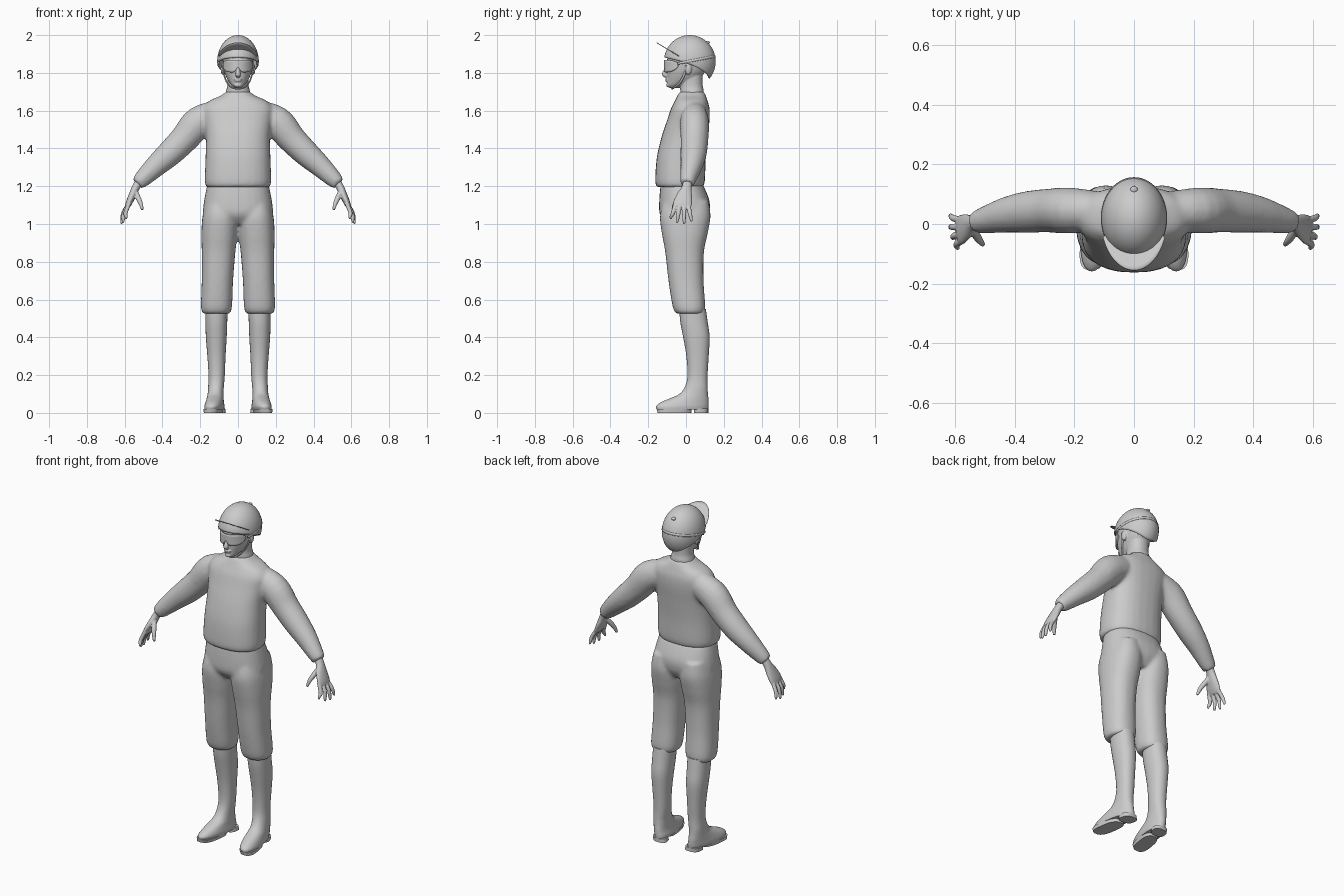
import bpy, bmesh, math
from mathutils import Vector

if "Cube" in bpy.data.objects:
    bpy.data.objects.remove(bpy.data.objects["Cube"])

grey = bpy.data.materials.new("light_grey")
grey.diffuse_color = (0.6, 0.6, 0.6, 1)
grey.use_nodes = True
grey.node_tree.nodes["Principled BSDF"].inputs["Base Color"].default_value = grey.diffuse_color


def finish(name, bm, voxel=0, smooth=0, thick=0, angle=50):
    """Turn a bmesh into a named object, optionally fused or thickened."""
    bmesh.ops.recalc_face_normals(bm, faces=bm.faces)
    me = bpy.data.meshes.new(name)
    bm.to_mesh(me)
    bm.free()
    me.materials.append(grey)
    ob = bpy.data.objects.new(name, me)
    bpy.context.collection.objects.link(ob)
    if thick:
        m = ob.modifiers.new("thickness", 'SOLIDIFY')
        m.thickness = thick
    if voxel:
        m = ob.modifiers.new("fuse", 'REMESH')
        m.mode, m.voxel_size, m.use_smooth_shade = 'VOXEL', voxel, True
        m = ob.modifiers.new("soften", 'SMOOTH')
        m.factor, m.iterations = 0.5, smooth
    bpy.ops.object.select_all(action='DESELECT')
    ob.select_set(True)
    bpy.context.view_layer.objects.active = ob
    bpy.ops.object.shade_smooth_by_angle(angle=math.radians(angle))
    return ob


def spline(rows, steps):
    """Catmull-Rom interpolation of rows of numbers."""
    if steps == 1:
        return rows
    out = []
    for i in range(len(rows) - 1):
        p0, p1, p2, p3 = (rows[min(max(i + k, 0), len(rows) - 1)] for k in (-1, 0, 1, 2))
        for s in range(steps):
            t = s / steps
            out.append([0.5 * (2 * b + (c - a) * t + (2 * a - 5 * b + 4 * c - d) * t * t
                               + (3 * b - a - 3 * c + d) * t ** 3)
                        for a, b, c, d in zip(p0, p1, p2, p3)])
    return out + [rows[-1]]


def skin(bm, rings):
    loops = [[bm.verts.new(p) for p in r] for r in rings]
    n = len(loops[0])
    for a, b in zip(loops, loops[1:]):
        for i in range(n):
            bm.faces.new((a[i], a[(i + 1) % n], b[(i + 1) % n], b[i]))
    bm.faces.new(loops[0])
    bm.faces.new(loops[-1])


def unit(i, n, power):
    a = 2 * math.pi * i / n
    f = lambda v: math.copysign(abs(v) ** (2 / power), v)
    return f(math.cos(a)), f(math.sin(a))


def stack(bm, rows, side=1, power=2.2, steps=4, n=28):
    """Level sections: rows of z, x0, x1, y0, y1."""
    rings = []
    for z, x0, x1, y0, y1 in spline(rows, steps):
        ring = []
        for i in range(n):
            u, v = unit(i, n, power)
            ring.append((side * ((x0 + x1) / 2 + u * (x1 - x0) / 2),
                         (y0 + y1) / 2 + v * (y1 - y0) / 2, z))
        rings.append(ring)
    skin(bm, rings)


def limb(bm, rows, side=1, steps=4, n=16):
    """Tube along a path: rows of x, y, z, half depth, half thickness."""
    rows = spline(rows, steps)
    pts = [Vector(r[:3]) for r in rows]
    rings = []
    for k, r in enumerate(rows):
        t = (pts[min(k + 1, len(pts) - 1)] - pts[max(k - 1, 0)]).normalized()
        u = Vector((0, 1, 0))
        u = (u - t * u.dot(t)).normalized()
        v = t.cross(u)
        ring = []
        for i in range(n):
            a, b = unit(i, n, 2)
            p = pts[k] + u * a * r[3] + v * b * r[4]
            ring.append((side * p.x, p.y, p.z))
        rings.append(ring)
    skin(bm, rings)


def blob(bm, loc, size):
    vs = bmesh.ops.create_uvsphere(bm, u_segments=16, v_segments=10, radius=1)["verts"]
    for v in vs:
        v.co = Vector(loc) + Vector(c * s for c, s in zip(v.co, size))


def sheet(bm, nu, nv, f, wrap=False):
    """Grid surface from f(u, v), both 0..1."""
    g = [[bm.verts.new(f(i / nu, j / nv)) for j in range(nv + 1)]
         for i in range(nu + (not wrap))]
    for i in range(nu):
        for j in range(nv):
            a, b = g[i], g[(i + 1) % len(g)]
            bm.faces.new((a[j], b[j], b[j + 1], a[j + 1]))


# Jersey: trunk and both sleeves fused
bm = bmesh.new()
trunk = [(1.195, .168, -.155, .09), (1.23, .176, -.163, .1), (1.35, .172, -.155, .105),
         (1.46, .17, -.13, .115), (1.55, .18, -.1, .125), (1.61, .185, -.08, .125),
         (1.65, .155, -.06, .115), (1.68, .09, -.045, .105), (1.7, .065, -.035, .097)]
stack(bm, [(z, -w, w, a, b) for z, w, a, b in trunk], power=2.4)
for s in (1, -1):
    limb(bm, [(.09, .045, 1.59, .06, .07), (.205, .045, 1.54, .077, .085),
              (.285, .045, 1.45, .074, .076), (.36, .04, 1.375, .07, .07),
              (.43, .03, 1.312, .06, .06), (.505, .012, 1.24, .044, .046),
              (.532, .006, 1.212, .036, .036)], s)
finish("jersey", bm, .01, 5)

# Trousers: seat and both legs fused
bm = bmesh.new()
stack(bm, [(1.0, -.17, .17, -.1, .09), (1.05, -.186, .186, -.138, .12),
           (1.12, -.18, .18, -.142, .125), (1.21, -.163, .163, -.135, .09)], power=2.4)
for s in (1, -1):
    stack(bm, [(.525, .045, .185, -.05, .09), (.56, .032, .196, -.07, .102),
               (.7, .026, .192, -.093, .093), (.85, .014, .192, -.11, .095),
               (.95, .002, .194, -.128, .115), (1.04, .0, .188, -.138, .13),
               (1.12, .02, .17, -.12, .12)], s, 2.3)
finish("trousers", bm, .01, 4)

for s, side in ((1, "left"), (-1, "right")):
    # Boot with front sole and heel, toes turned slightly out
    bm = bmesh.new()
    stack(bm, [(.018, .077, .173, -.155, .118), (.035, .074, .175, -.158, .12),
               (.055, .077, .172, -.135, .12), (.075, .079, .168, -.09, .119),
               (.1, .079, .163, -.035, .116), (.14, .075, .158, -.005, .114),
               (.2, .07, .156, .008, .114), (.3, .066, .162, .002, .12),
               (.4, .06, .17, -.015, .125), (.48, .057, .172, -.03, .115),
               (.55, .055, .172, -.036, .105)], s, 2.2)
    stack(bm, [(0, .08, .17, -.15, .03), (.02, .077, .173, -.155, .03)], s, 2.8, 1)
    stack(bm, [(0, .082, .168, .042, .118), (.022, .082, .168, .042, .118)], s, 2.8, 1)
    for v in bm.verts:
        v.co.x -= s * max(0, 1 - v.co.z / .13) * .16 * (v.co.y + .02)
    finish(side + "_boot", bm)

    # Hand: palm, thumb and four fingers
    bm = bmesh.new()
    limb(bm, [(.515, .01, 1.235, .026, .024), (.54, .004, 1.195, .026, .021),
              (.56, -.008, 1.15, .042, .02), (.578, -.018, 1.11, .05, .017),
              (.588, -.022, 1.088, .047, .012)], s)
    limb(bm, [(.546, -.01, 1.175, .014, .014), (.527, -.042, 1.135, .014, .014),
              (.514, -.06, 1.105, .011, .011), (.506, -.07, 1.075, .007, .007)], s)
    for y0, y1, x, z in ((-.056, -.08, .592, 1.025), (-.033, -.046, .608, 1.005),
                         (-.01, -.01, .616, 1.0), (.012, .028, .615, 1.012)):
        limb(bm, [(.575, y0, 1.11, .011, .011), ((x + .586) / 2 + .006, (y0 + y1) / 2, 1.06, .011, .011),
                  (x, y1, z + .012, .008, .008), (x + .002, y1, z, .004, .004)], s)
    finish(side + "_hand", bm, .004, 2)

# Head: skull, neck, nose, lips and ears fused
bm = bmesh.new()
skull = [(1.72, .018, -.085, -.04), (1.735, .034, -.1, 0), (1.76, .053, -.1, .06),
         (1.79, .067, -.102, .09), (1.82, .076, -.104, .11), (1.86, .081, -.102, .12),
         (1.9, .078, -.09, .12), (1.94, .06, -.06, .09)]
stack(bm, [(z, -w, w, a, b) for z, w, a, b in skull])
stack(bm, [(1.63, -.08, .08, -.02, .09), (1.7, -.064, .064, -.03, .094),
           (1.74, -.056, .056, -.03, .088), (1.82, -.058, .058, -.03, .09)])
limb(bm, [(0, -.098, 1.84, .008, .009), (0, -.11, 1.81, .01, .011),
          (0, -.116, 1.792, .012, .014), (0, -.104, 1.782, .008, .012)])
blob(bm, (0, -.102, 1.766), (.024, .009, .005))
blob(bm, (0, -.1, 1.757), (.02, .009, .005))
blob(bm, (0, -.093, 1.735), (.02, .012, .011))
for s in (1, -1):
    blob(bm, (s * .08, .012, 1.82), (.012, .018, .031))
finish("head", bm, .004, 2)


def shell(az, el, k=1):
    """Point on the helmet dome; azimuth 0 faces the front."""
    c = math.cos(el) * k
    return (.11 * c * math.sin(az), .02 - .137 * c * math.cos(az), 1.86 + .14 * math.sin(el) * k)


# Helmet with a rim that drops from brow to nape
def dome(u, v):
    az = 2 * math.pi * u
    back = (1 - math.cos(az)) / 2
    rim = math.radians(9 - 24 * back - 25 * back ** 3)
    return shell(az, rim + (math.radians(89.5) - rim) * v)


bm = bmesh.new()
sheet(bm, 48, 20, dome, True)
bmesh.ops.holes_fill(bm, edges=[e for e in bm.edges if e.is_boundary and e.verts[0].co.z > 1.99])
finish("helmet", bm, thick=.008)

# Button on the back of the crown
bm = bmesh.new()
blob(bm, shell(math.pi, math.radians(46)), (.012, .012, .008))
finish("helmet_button", bm)


# Goggle strap around the helmet
def strap(u, v):
    az = math.radians(62 + 236 * u)
    z = 1.862 - .026 * math.cos(az) + .013 * (v - .5)
    return shell(az, math.asin((z - 1.86) / .14), 1.012)


bm = bmesh.new()
sheet(bm, 48, 1, strap)
finish("goggle_strap", bm, thick=.004)


# Upturned peak
def peak(u, v):
    a = math.radians(-68 + 136 * u)
    y = .02 - (.105 + .069 * v) * math.cos(a)
    return ((.092 + .02 * v) * math.sin(a), y, 1.893 - (y + .04) * .6)


bm = bmesh.new()
sheet(bm, 32, 4, peak)
finish("peak", bm, thick=.004)


# Goggle lens notched over the nose
def lens(u, v):
    t = 2 * u - 1
    a = math.radians(68) * t
    low = 1.803 + .026 * math.exp(-(t / .13) ** 2) + .03 * abs(t) ** 5
    top = 1.868 - .016 * abs(t) ** 5
    z = low + (top - low) * v
    return (.087 * math.sin(a), -.116 * math.cos(a), z)


bm = bmesh.new()
sheet(bm, 40, 6, lens)
finish("goggles", bm, thick=.008)

# Chin strap
bm = bmesh.new()
for s in (1, -1):
    limb(bm, [(.085, .0, 1.84, .006, .004), (.074, -.01, 1.79, .006, .004),
              (.056, -.035, 1.745, .006, .004), (.03, -.065, 1.721, .006, .004),
              (0, -.073, 1.716, .006, .004)], s, n=8)
finish("chin_strap", bm)
